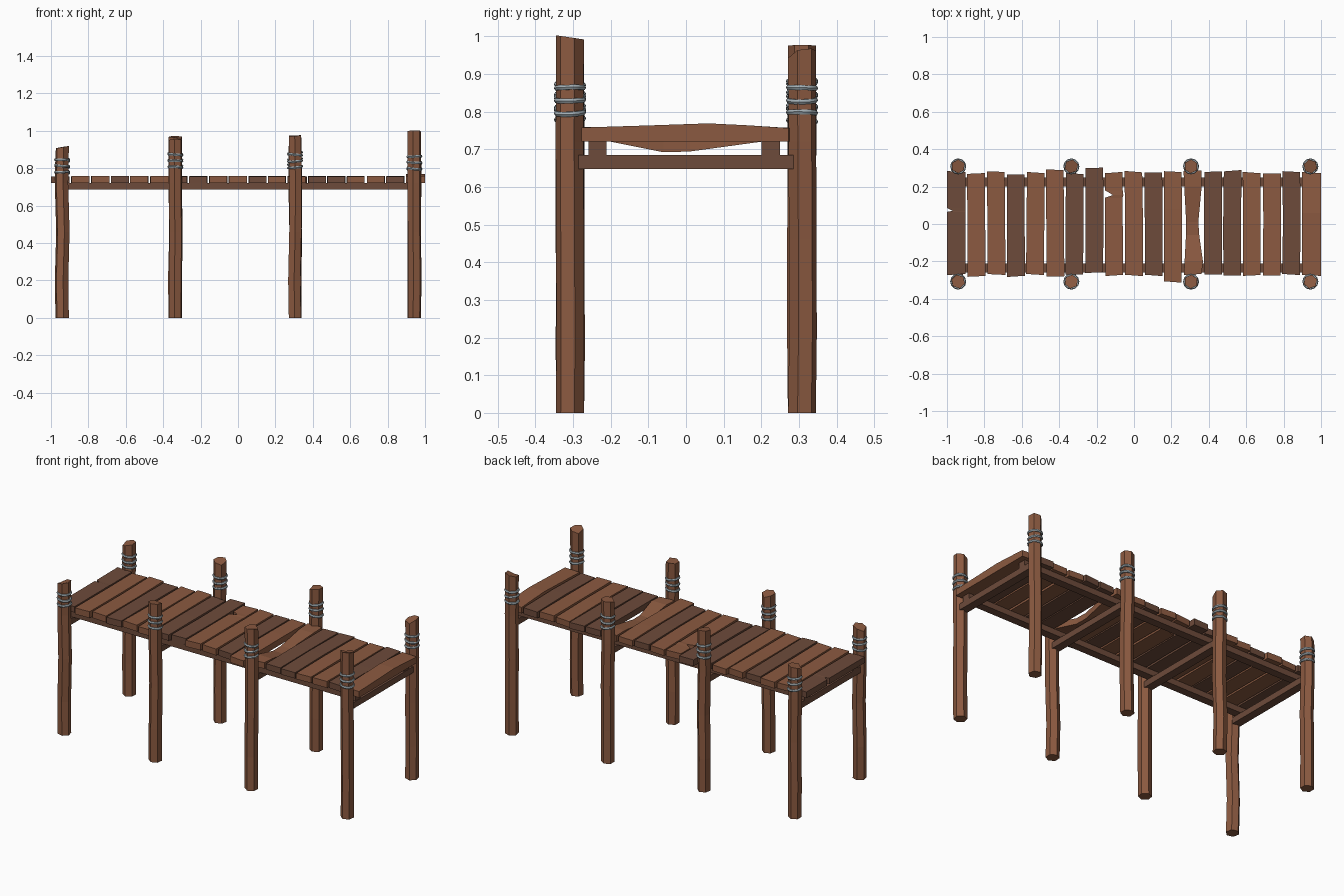
import bpy, bmesh, math, random
from mathutils import Vector

random.seed(4)
if "Cube" in bpy.data.objects:
    bpy.data.objects.remove(bpy.data.objects["Cube"])


def material(name, rgb):
    m = bpy.data.materials.new(name)
    m.use_nodes = True
    m.diffuse_color = (*rgb, 1)
    m.node_tree.nodes["Principled BSDF"].inputs["Base Color"].default_value = (*rgb, 1)
    return m


BROWN = material("warm_brown_wood", (0.26, 0.102, 0.052))
DARK = material("dark_brown_wood", (0.155, 0.07, 0.043))
ROPE = material("grey_rope", (0.36, 0.42, 0.45))


def jitter(amount):
    return random.uniform(-amount, amount)


def loft(name, rings, mat):
    """Join equal cross-sections into a closed solid."""
    bm = bmesh.new()
    loops = [[bm.verts.new(p) for p in ring] for ring in rings]
    n = len(loops[0])
    for a, b in zip(loops, loops[1:]):
        for i in range(n):
            j = (i + 1) % n
            bm.faces.new((a[i], a[j], b[j], b[i]))
    bm.faces.new(loops[0])
    bm.faces.new(loops[-1])
    bmesh.ops.recalc_face_normals(bm, faces=bm.faces)
    mesh = bpy.data.meshes.new(name)
    bm.to_mesh(mesh)
    bm.free()
    mesh.materials.append(mat)
    obj = bpy.data.objects.new(name, mesh)
    bpy.context.collection.objects.link(obj)
    return obj


def beam(name, lo, hi, mat):
    (x0, y0, z0), (x1, y1, z1) = lo, hi
    loft(name, [[(x0, y0, z), (x1, y0, z), (x1, y1, z), (x0, y1, z)] for z in (z0, z1)], mat)


# Deck planks: front end, back end, colour
PLANKS = [
    (-.27, .28, DARK), (-.28, .27, BROWN), (-.27, .28, BROWN), (-.28, .265, DARK),
    (-.27, .275, BROWN), (-.28, .29, BROWN), (-.27, .27, DARK), (-.26, .30, DARK),
    (-.275, .275, BROWN), (-.275, .28, BROWN), (-.275, .275, DARK), (-.31, .28, BROWN),
    (-.27, .285, BROWN), (-.27, .28, DARK), (-.275, .285, DARK), (-.275, .275, BROWN),
    (-.275, .27, BROWN), (-.27, .28, DARK), (-.275, .275, BROWN),
]
# Damage: (y, left edge shift, right edge shift, lift) between the ends
DAMAGE = {
    0: [(.065, 0, 0, 0), (.07, .03, 0, 0), (.085, 0, 0, 0)],
    8: [(.14, 0, 0, 0), (.155, .04, 0, 0), (.18, 0, 0, 0)],
    11: [(.08, 0, 0, .004)],
    12: [(-.2, 0, .003, 0), (-.06, .012, -.012, -.028),
         (.01, .014, -.016, -.026), (.2, 0, -.002, 0)],
    18: [(-.1, 0, 0, .006), (.06, 0, 0, .011), (.16, 0, 0, .006)],
}
BOTTOM, TOP, PITCH, HALF = .72, .757, .1053, .0475
for i, (front, back, mat) in enumerate(PLANKS):
    cx = -.9485 + i * PITCH
    inner = 0 < i < len(PLANKS) - 1
    stations = [(front, 0, 0, 0)] + DAMAGE.get(i, [(0, 0, 0, 0)]) + [(back, 0, 0, 0)]
    rings = []
    for y, left, right, lift in stations:
        wob = jitter(.003) if inner else 0
        x0, x1 = cx - HALF + left + wob, cx + HALF + right + wob
        if not inner:
            x0, x1 = max(x0, -1), min(x1, 1)
            if i == 0:
                x0 = -1 + left
            else:
                x1 = 1
        low = BOTTOM + min(lift, 0)
        high = TOP + lift + jitter(.002)
        skew = jitter(.004) if y in (front, back) else 0
        rings.append([(x0, y + skew, low), (x1, y - skew, low),
                      (x1, y - skew, high), (x0, y + skew, high)])
    loft(f"deck_plank_{i + 1}", rings, mat)

# Long rails under the deck
for side, y in (("front", -.235), ("back", .225)):
    beam(f"{side}_rail", (-.965, y - .024, .685), (.965, y + .024, .72), DARK)

# Posts: x, then (height, slope in x, slope in y, rope base) for front and back
POSTS = [
    (-.94, (.912, .2, 0, .78), (.91, .15, .1, .775)),
    (-.335, (.95, 0, -.1, .805), (.968, 0, .1, .81)),
    (.305, (.972, .1, 0, .805), (.975, .05, 0, .815)),
    (.943, (.997, 0, -.15, .797), (.958, .2, .15, .797)),
]


def post(name, x, y, height, slope_x, slope_y):
    spin = math.radians(90 + jitter(14))
    rings = []
    for z in (0, .2, .46, .72, height):
        end = z in (0, height)
        ox, oy = (0, 0) if end else (jitter(.004), jitter(.003))
        ring = []
        for k in range(6):
            a = spin + k * math.tau / 6
            dx, dy = .0375 * math.cos(a), .0375 * math.sin(a)
            top = slope_x * dx + slope_y * dy if z == height else 0
            ring.append((x + dx + ox, y + dy + oy, z + top))
        rings.append(ring)
    # Worn corner at the top
    px, py, pz = rings[-1][random.randrange(6)]
    worn = [Vector(p) for p in rings[-1]]
    for p in worn:
        if (p - Vector((px, py, pz))).length < .01:
            p.z -= .012
    rings[-1] = worn
    loft(name, rings, BROWN)


def rope_wrap(name, x, y, base):
    for n in range(3):
        bpy.ops.mesh.primitive_torus_add(
            location=(x, y, base + n * .033), rotation=(jitter(.08), jitter(.12), 0),
            major_segments=12, minor_segments=6, major_radius=.0355, minor_radius=.0075)
        ring = bpy.context.object
        ring.name = f"{name}_{n + 1}"
        ring.data.materials.append(ROPE)
        bpy.ops.object.shade_smooth_by_angle()


for i, (x, *pair) in enumerate(POSTS):
    for side, y, (height, sx, sy, base) in zip(("front", "back"), (-.308, .308), pair):
        post(f"{side}_post_{i + 1}", x, y, height, sx, sy)
        rope_wrap(f"{side}_rope_{i + 1}", x, y, base)
    # Cross beam between each pair of posts
    beam(f"cross_beam_{i + 1}", (x - .025, -.285, .648), (x + .025, .285, .685), DARK)
